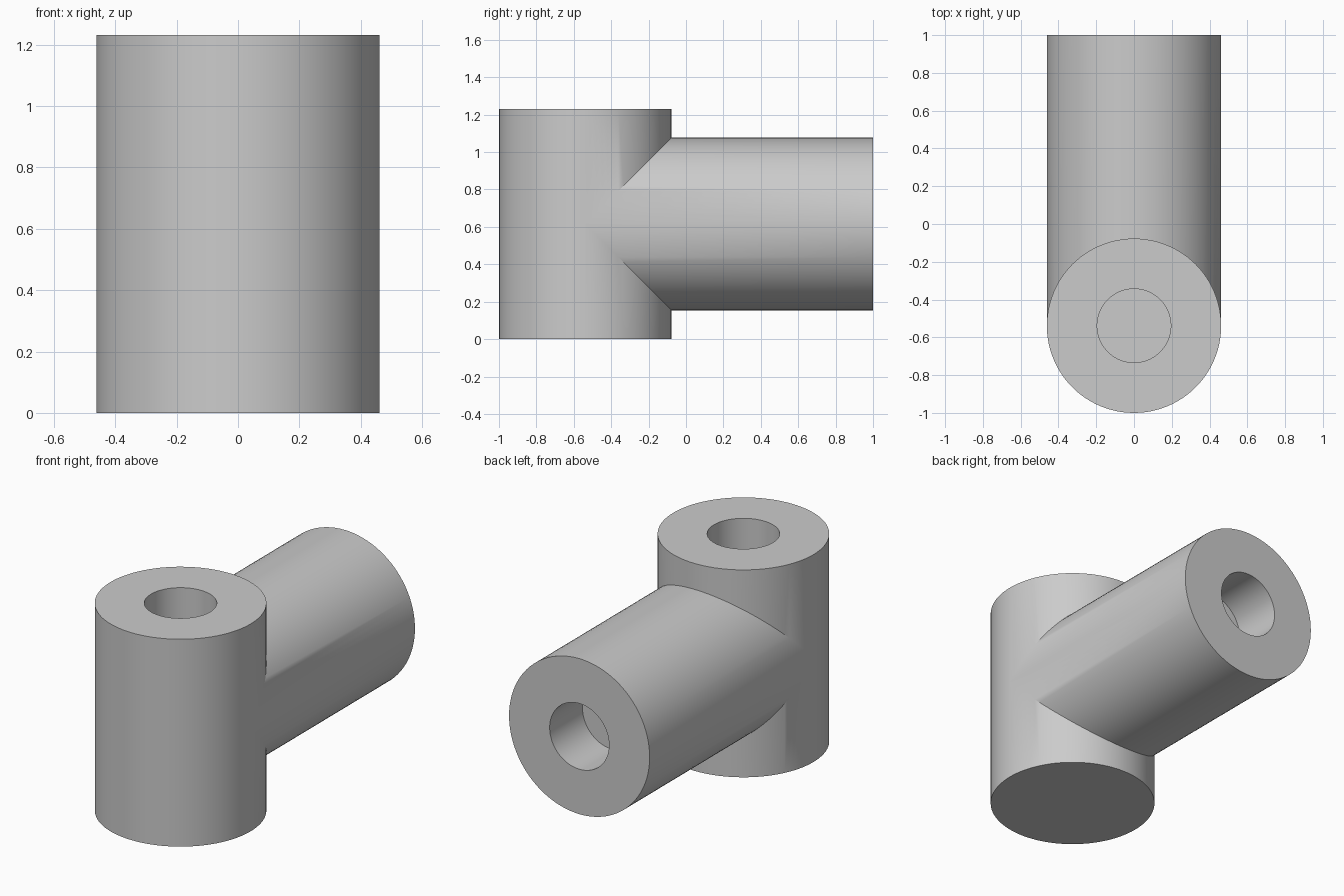
import bpy
import math

if "Cube" in bpy.data.objects:
    bpy.data.objects.remove(bpy.data.objects["Cube"], do_unlink=True)

RADIUS, HEIGHT = 0.4615, 1.2308
BORE, DEPTH = 0.195, 0.308
AXIS_Y, MID_Z = RADIUS - 1, HEIGHT / 2

grey = bpy.data.materials.new("plain_grey")
grey.use_nodes = True
grey.diffuse_color = (0.6, 0.6, 0.6, 1)
grey.node_tree.nodes["Principled BSDF"].inputs["Base Color"].default_value = (0.6, 0.6, 0.6, 1)


def cylinder(name, radius, start, end, along_y=False):
    """Cylinder on the post axis, or along y at mid height."""
    mid = (start + end) / 2
    bpy.ops.mesh.primitive_cylinder_add(
        vertices=96, radius=radius, depth=end - start,
        location=(0, mid, MID_Z) if along_y else (0, AXIS_Y, mid),
        rotation=(math.pi / 2 if along_y else 0, 0, 0))
    obj = bpy.context.object
    obj.name = name
    obj.data.materials.append(grey)
    return obj


def combine(target, tool, operation):
    mod = target.modifiers.new(tool.name, 'BOOLEAN')
    mod.operation = operation
    mod.solver = 'EXACT'
    mod.object = tool
    bpy.context.view_layer.objects.active = target
    bpy.ops.object.modifier_apply(modifier=mod.name)
    bpy.data.objects.remove(tool, do_unlink=True)


# Upright post joined with the rear branch
body = cylinder("tee_connector", RADIUS, 0, HEIGHT)
combine(body, cylinder("rear_branch", RADIUS, AXIS_Y, 1, True), 'UNION')

# Blind sockets in the top and the rear end
combine(body, cylinder("top_socket", BORE, HEIGHT - DEPTH, HEIGHT + 0.1), 'DIFFERENCE')
combine(body, cylinder("rear_socket", BORE, 1 - DEPTH, 1.1, True), 'DIFFERENCE')

bpy.ops.object.select_all(action='DESELECT')
body.select_set(True)
bpy.context.view_layer.objects.active = body
bpy.ops.object.shade_smooth_by_angle(angle=math.radians(30))
